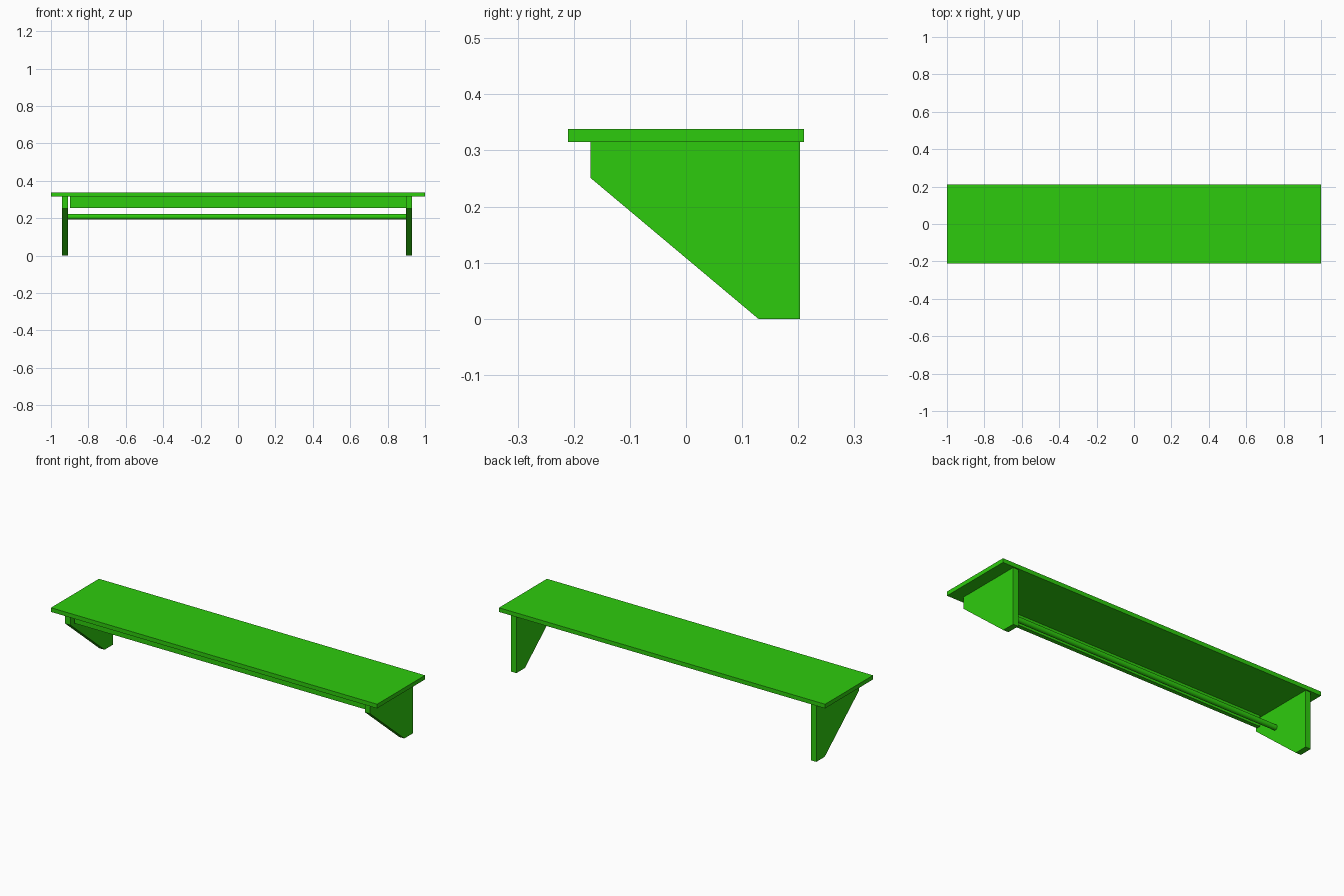
import bpy, bmesh, math
from mathutils import Vector

if "Cube" in bpy.data.objects:
    bpy.data.objects.remove(bpy.data.objects["Cube"], do_unlink=True)

# Single green paint
paint = bpy.data.materials.new("bright_green")
paint.use_nodes = True
GREEN = (0.027, 0.6, 0.004, 1)
paint.diffuse_color = GREEN
paint.node_tree.nodes["Principled BSDF"].inputs["Base Color"].default_value = GREEN


def finish(name, bm):
    bmesh.ops.recalc_face_normals(bm, faces=bm.faces)
    mesh = bpy.data.meshes.new(name)
    bm.to_mesh(mesh)
    bm.free()
    mesh.materials.append(paint)
    obj = bpy.data.objects.new(name, mesh)
    bpy.context.collection.objects.link(obj)
    return obj


def extrude_x(name, profile, x0, x1):
    """Extrude a (y, z) profile from x0 to x1."""
    bm = bmesh.new()
    face = bm.faces.new([bm.verts.new((x0, y, z)) for y, z in profile])
    grown = bmesh.ops.extrude_face_region(bm, geom=[face], use_keep_orig=True)
    moved = [v for v in grown["geom"] if isinstance(v, bmesh.types.BMVert)]
    bmesh.ops.translate(bm, verts=moved, vec=Vector((x1 - x0, 0, 0)))
    return finish(name, bm)


def rect(y0, y1, z0, z1):
    return [(y0, z0), (y1, z0), (y1, z1), (y0, z1)]


# Shelf board
extrude_x("shelf_board", rect(-0.21, 0.21, 0.315, 0.338), -1, 1)

# Angled end brackets
bracket = [(-0.17, 0.315), (-0.17, 0.251), (0.129, 0), (0.203, 0), (0.203, 0.315)]
for name, x in (("right_bracket", -0.941), ("left_bracket", 0.898)):
    extrude_x(name, bracket, x, x + 0.032)

# Front apron under the board
extrude_x("front_apron", rect(-0.148, -0.126, 0.255, 0.315), -0.898, 0.898)

# Round hanging rail between the brackets
SIDES, RADIUS = 24, 0.0145
circle = [(-0.024 + RADIUS * math.cos(math.tau * i / SIDES),
           0.208 + RADIUS * math.sin(math.tau * i / SIDES)) for i in range(SIDES)]
rail = extrude_x("hanging_rail", circle, -0.909, 0.898)
bpy.context.view_layer.objects.active = rail
rail.select_set(True)
bpy.ops.object.shade_smooth_by_angle(angle=math.radians(40))
